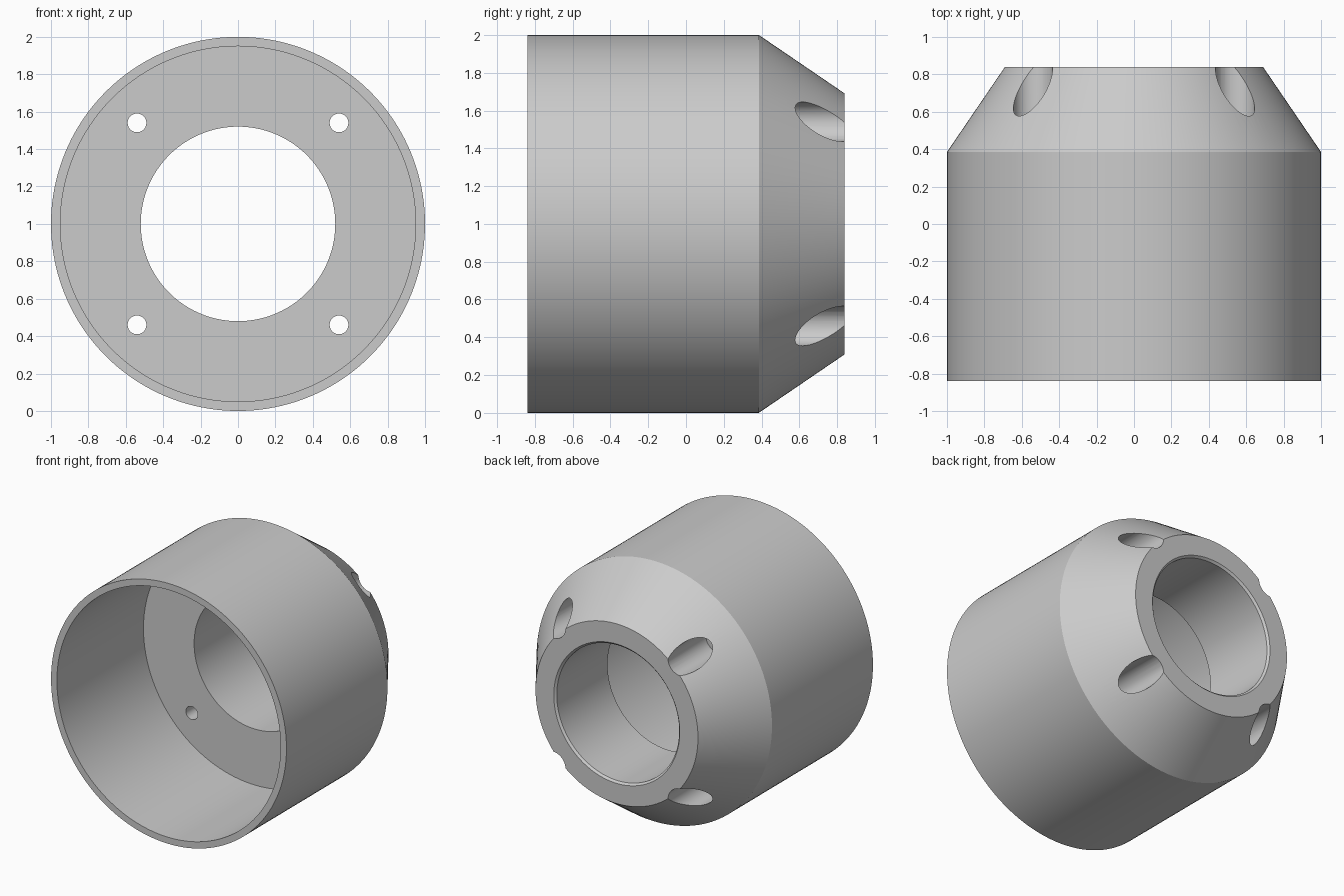
import bpy, bmesh, math
from mathutils import Vector

if "Cube" in bpy.data.objects:
    bpy.data.objects.remove(bpy.data.objects["Cube"])

AXIS_Z = 1.0        # height of the housing axis
FRONT, BACK = -0.84, 0.84
FLOOR = 0.21        # inner face of the thick back wall
HOLE = 0.54         # screw offset from the axis

grey = bpy.data.materials.new("satin grey")
grey.use_nodes = True
colour = (0.6, 0.6, 0.6, 1)
grey.diffuse_color = colour
grey.node_tree.nodes["Principled BSDF"].inputs["Base Color"].default_value = colour


def lathe(name, profile, centre, segments):
    """Revolve a closed (radius, y) profile about a y-parallel axis."""
    bm = bmesh.new()
    verts = [bm.verts.new((r, y, 0)) for r, y in profile]
    edges = [bm.edges.new((verts[i - 1], verts[i])) for i in range(len(verts))]
    bmesh.ops.spin(bm, geom=verts + edges, cent=(0, 0, 0), axis=(0, 1, 0),
                   angle=math.tau, steps=segments)
    bmesh.ops.remove_doubles(bm, verts=bm.verts, dist=0.0001)
    # drop the degenerate edges lying on the axis
    bmesh.ops.delete(bm, geom=[e for e in bm.edges if not e.link_faces], context='EDGES')
    bmesh.ops.recalc_face_normals(bm, faces=bm.faces)
    bmesh.ops.translate(bm, verts=bm.verts, vec=Vector(centre))
    mesh = bpy.data.meshes.new(name)
    bm.to_mesh(mesh)
    bm.free()
    mesh.materials.append(grey)
    obj = bpy.data.objects.new(name, mesh)
    bpy.context.collection.objects.link(obj)
    return obj


# Housing: thin front cup, thick tapered back wall with a chamfered bore
housing = lathe("housing", [
    (0.95, FRONT), (1.0, FRONT), (1.0, 0.385), (0.69, BACK),
    (0.535, BACK), (0.52, BACK - 0.015), (0.52, FLOOR), (0.95, FLOOR),
], (0, 0, AXIS_Z), 160)

# Four stepped screw holes: narrow through the floor, wide through the taper
bpy.context.view_layer.objects.active = housing
housing.select_set(True)
for sx in (-1, 1):
    for sz in (-1, 1):
        cutter = lathe("screw_hole_cutter", [
            (0, 0.1), (0.05, 0.1), (0.05, 0.38), (0.105, 0.38), (0.105, 1), (0, 1),
        ], (sx * HOLE, 0, AXIS_Z + sz * HOLE), 48)
        cutter.hide_render = True
        cut = housing.modifiers.new("screw hole", 'BOOLEAN')
        cut.operation, cut.solver, cut.object = 'DIFFERENCE', 'EXACT', cutter
        bpy.ops.object.modifier_apply(modifier=cut.name)
        bpy.data.objects.remove(cutter)

bpy.ops.object.shade_smooth_by_angle(angle=math.radians(25))
